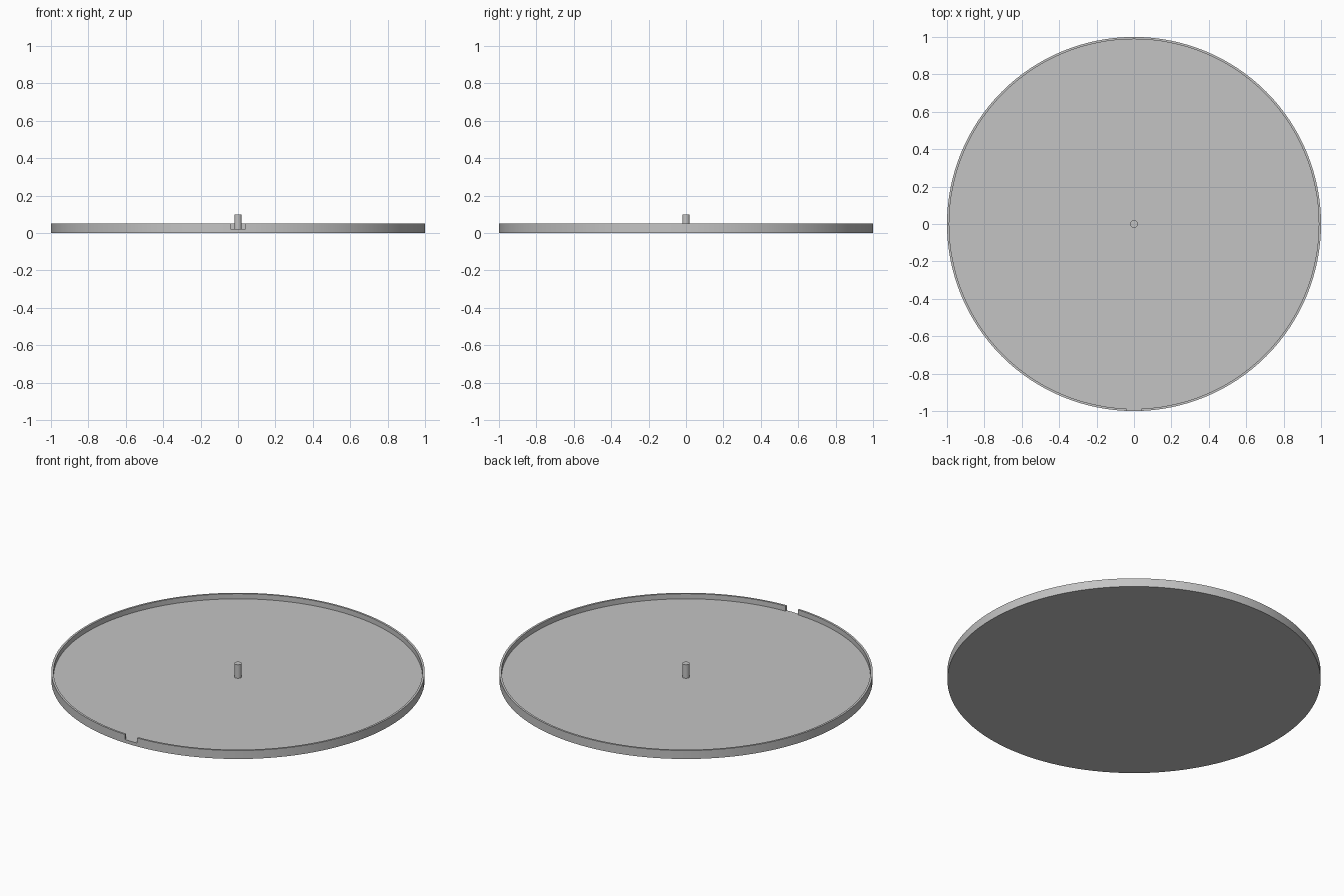
import bpy
import bmesh
import math

old = bpy.data.objects.get("Cube")
if old:
    bpy.data.objects.remove(old, do_unlink=True)

FLOOR, RIM_TOP, INNER = 0.02, 0.05, 0.988
SEGMENTS = 128

grey = bpy.data.materials.new("plain grey")
grey.use_nodes = True
colour = (0.55, 0.55, 0.55, 1)
grey.diffuse_color = colour
grey.node_tree.nodes["Principled BSDF"].inputs["Base Color"].default_value = colour


def lathe(name, profile, segments):
    """Spin a closed (radius, height) profile that starts and ends on the axis."""
    bm = bmesh.new()
    verts = [bm.verts.new((r, 0, z)) for r, z in profile]
    edges = [bm.edges.new(pair) for pair in zip(verts, verts[1:])]
    bmesh.ops.spin(bm, geom=verts + edges, cent=(0, 0, 0), axis=(0, 0, 1),
                   angle=math.tau, steps=segments, use_merge=True)
    bmesh.ops.remove_doubles(bm, verts=bm.verts, dist=1e-5)
    bmesh.ops.recalc_face_normals(bm, faces=bm.faces)
    mesh = bpy.data.meshes.new(name)
    bm.to_mesh(mesh)
    bm.free()
    obj = bpy.data.objects.new(name, mesh)
    bpy.context.collection.objects.link(obj)
    mesh.materials.append(grey)
    return obj


def smooth(obj):
    bpy.ops.object.select_all(action="DESELECT")
    obj.select_set(True)
    bpy.context.view_layer.objects.active = obj
    bpy.ops.object.shade_smooth_by_angle(angle=math.radians(30))


# Shallow round tray with a thin raised rim
tray = lathe("tray", [(0, 0), (1, 0), (1, RIM_TOP), (INNER, RIM_TOP),
                      (INNER, FLOOR), (0, FLOOR)], SEGMENTS)
smooth(tray)

# Notch through the rim at the front, level with the floor
bpy.ops.mesh.primitive_cube_add(size=1, location=(0, -1, FLOOR + 0.05))
cutter = bpy.context.object
cutter.name = "notch_cutter"
cutter.scale = (0.08, 0.1, 0.1)
cutter.data.materials.append(grey)
cutter.hide_render = True
cutter.hide_viewport = True
cutter.display_type = "WIRE"
notch = tray.modifiers.new("notch", "BOOLEAN")
notch.operation = "DIFFERENCE"
notch.solver = "EXACT"
notch.object = cutter

# Centre pin standing on the floor
pin = lathe("centre_pin", [(0, FLOOR), (0.02, FLOOR), (0.02, 0.1), (0, 0.1)], 32)
smooth(pin)
